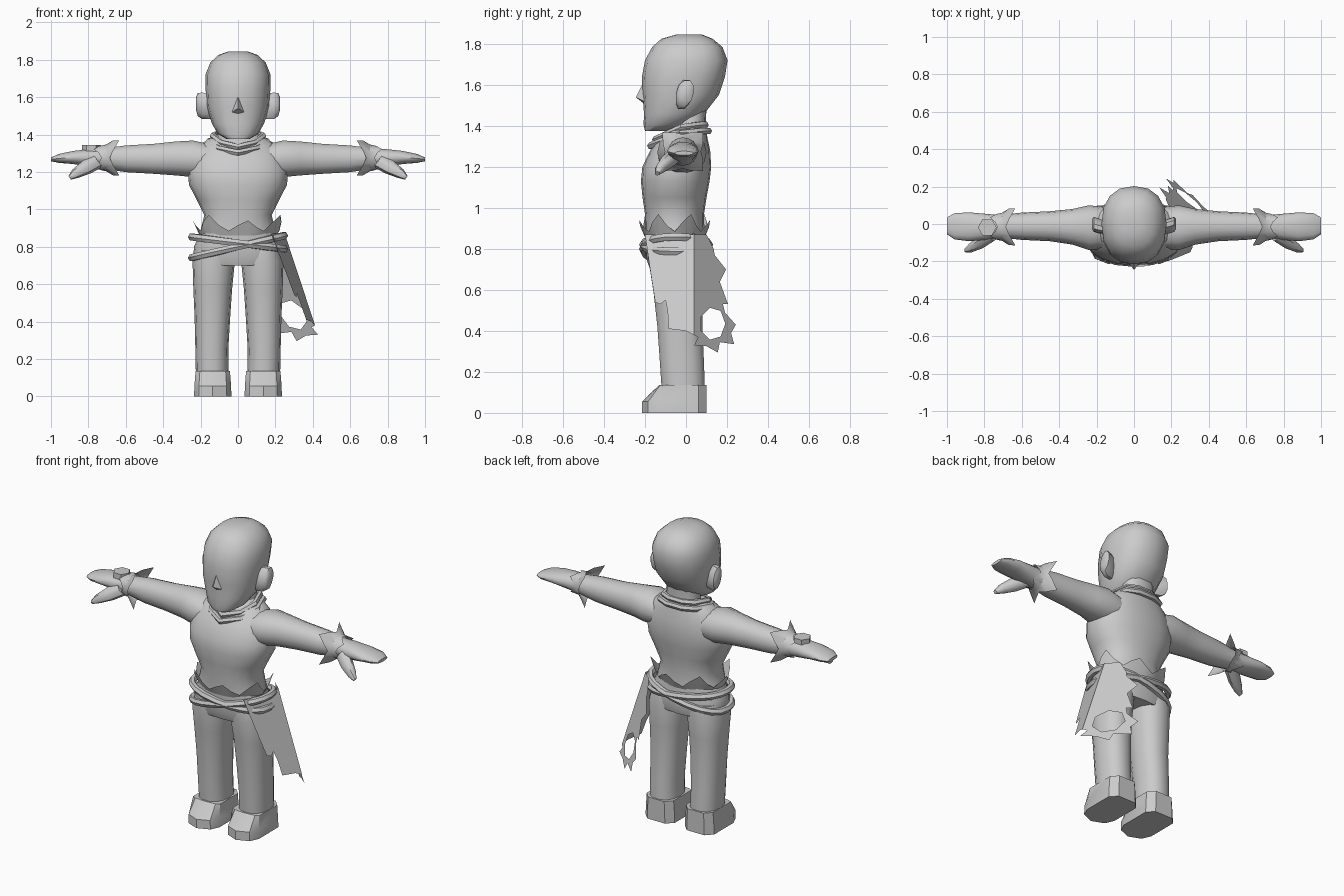
import bpy, bmesh, math
from mathutils import Vector

if "Cube" in bpy.data.objects:
    bpy.data.objects.remove(bpy.data.objects["Cube"])

GREY = bpy.data.materials.new("plain grey")
GREY.diffuse_color = (0.6, 0.6, 0.6, 1)
GREY.use_nodes = True
GREY.node_tree.nodes["Principled BSDF"].inputs["Base Color"].default_value = GREY.diffuse_color


def finish(name, bm, angle=45, closed=True):
    if closed:
        bmesh.ops.recalc_face_normals(bm, faces=bm.faces)
    me = bpy.data.meshes.new(name)
    bm.to_mesh(me)
    bm.free()
    me.materials.append(GREY)
    ob = bpy.data.objects.new(name, me)
    bpy.context.collection.objects.link(ob)
    bpy.ops.object.select_all(action='DESELECT')
    ob.select_set(True)
    bpy.context.view_layer.objects.active = ob
    bpy.ops.object.shade_smooth_by_angle(angle=math.radians(angle))
    return ob


def skin(name, rings, caps=True, loop=False, angle=45):
    """Join rings of points with quads."""
    bm = bmesh.new()
    vs = [[bm.verts.new(p) for p in r] for r in rings]
    n = len(vs[0])
    pairs = list(zip(vs, vs[1:])) + ([(vs[-1], vs[0])] if loop else [])
    for a, b in pairs:
        for i in range(n):
            j = (i + 1) % n
            bm.faces.new((a[i], a[j], b[j], b[i]))
    if caps and not loop:
        bm.faces.new(vs[0])
        bm.faces.new(vs[-1])
    return finish(name, bm, angle)


def oval(c, u, v, n=16, p=2.0):
    """Rounded section about c with half axes u and v."""
    c, u, v = Vector(c), Vector(u), Vector(v)
    out = []
    for i in range(n):
        t = 2 * math.pi * i / n
        a, b = math.cos(t), math.sin(t)
        a = math.copysign(abs(a) ** (2 / p), a)
        b = math.copysign(abs(b) ** (2 / p), b)
        out.append(c + u * a + v * b)
    return out


def level(z, hx, y0, y1, xc=0, n=16, p=2.3):
    """Horizontal section from front y0 to back y1."""
    return oval((xc, (y0 + y1) / 2, z), (hx, 0, 0), (0, (y1 - y0) / 2, 0), n, p)


def tube(name, path, r, n=6):
    """Closed band around the vertical axis."""
    mid = sum(path, Vector()) / len(path)
    rings = []
    for p in path:
        d = Vector((p.x - mid.x, p.y - mid.y, 0)).normalized()
        rings.append(oval(p, d * r, (0, 0, r), n))
    skin(name, rings, loop=True)


# Head
skin("head", [level(*r) for r in [
    (1.375, .06, -.20, -.10), (1.405, .11, -.207, .0), (1.46, .14, -.205, .09),
    (1.55, .168, -.212, .16), (1.64, .173, -.215, .19), (1.72, .174, -.20, .203),
    (1.785, .148, -.165, .178), (1.825, .105, -.12, .13), (1.845, .05, -.05, .08)]])

# Nose
bm = bmesh.new()
v = [bm.verts.new(p) for p in [(0, -.205, 1.62), (-.032, -.205, 1.52), (.032, -.205, 1.52),
                               (0, -.245, 1.54), (0, -.2, 1.505)]]
for f in [(0, 1, 3), (0, 3, 2), (1, 4, 3), (4, 2, 3), (0, 2, 4, 1)]:
    bm.faces.new([v[i] for i in f])
finish("nose", bm)

# Ears
for s in (-1, 1):
    skin("ear", [oval((s * x, y, z), (0, hy, 0), (0, .01 * s, hz), 10) for x, y, z, hy, hz in [
        (.145, -.02, 1.55, .03, .07), (.19, -.01, 1.553, .04, .075),
        (.215, -.002, 1.56, .04, .065), (.225, .0, 1.565, .025, .035)]])

# Neck and torso
skin("neck", [level(1.34, .12, -.08, .1), level(1.40, .10, -.05, .095), level(1.48, .10, -.05, .1)])
skin("torso", [level(*r, n=20) for r in [
    (.70, .225, -.175, .09), (.74, .24, -.19, .1), (.80, .235, -.195, .1), (.87, .205, -.198, .09),
    (.97, .18, -.2, .088), (1.05, .22, -.212, .10), (1.13, .262, -.22, .115),
    (1.20, .268, -.213, .123), (1.28, .25, -.175, .118), (1.34, .21, -.13, .105),
    (1.375, .16, -.10, .1), (1.40, .11, -.06, .09)]])

# Collar of two angular bands
for k, dz in ((1, 0), (.86, .03)):
    half = [(0, -.172), (.10, -.12), (.155, -.03), (.12, .08), (.05, .11)]
    pts = half + [(-x, y) for x, y in reversed(half[1:])]
    tube("collar_band", [Vector((x * k, y * k, 1.375 + dz + min(0, y) * .42)) for x, y in pts], .018)

# Arms, hands, thumbs and spiked cuffs
for s in (-1, 1):
    skin("arm", [oval((s * x, y, z), (0, hy, 0), (0, 0, hz), 14, 2.2) for x, y, z, hy, hz in [
        (.15, -.02, 1.26, .11, .09), (.24, -.02, 1.27, .12, .10), (.33, -.015, 1.272, .095, .093),
        (.45, -.012, 1.27, .08, .082), (.60, -.012, 1.27, .073, .073), (.72, -.012, 1.272, .06, .055),
        (.80, -.015, 1.275, .07, .047), (.88, -.015, 1.277, .077, .036),
        (.96, -.012, 1.272, .07, .024), (1.0, -.01, 1.267, .045, .01)]])
    skin("thumb", [oval((s * x, y, z), (0, r, 0), (s * r * .6, 0, r * .8), 8) for x, y, z, r in [
        (.75, -.05, 1.26, .042), (.81, -.09, 1.225, .04), (.87, -.125, 1.19, .027), (.90, -.14, 1.168, .012)]])
    rings = [[], [], []]
    for i in range(16):
        t = 2 * math.pi * i / 16
        spike = (0, .3, 1, .3)[(i + 2) % 4] if i % 4 != 2 else 1
        spike = 1 if i % 4 == 2 else (.35 if i % 2 else 0)
        for ring, x, r in ((rings[0], .685 - .05 * spike, .088 + .052 * spike),
                           (rings[1], .705, .075), (rings[2], .73 + .04 * spike, .07)):
            ring.append(Vector((s * x, -.015 + r * math.cos(t), 1.275 + .95 * r * math.sin(t))))
    skin("spiked_cuff", rings, caps=False, angle=30)

# Hexagonal stud on one hand
skin("hand_stud", [oval((-.785, -.018, z), (.05, 0, 0), (0, .05, 0), 6) for z in (1.30, 1.345)], angle=20)

# Legs and feet
for s in (-1, 1):
    skin("leg", [level(z, hx, y0, y1, s * xc, 14) for z, hx, y0, y1, xc in [
        (.10, .088, -.12, .095, .137), (.25, .088, -.13, .09, .14), (.42, .095, -.142, .082, .137),
        (.58, .104, -.16, .088, .135), (.72, .113, -.182, .098, .13), (.78, .10, -.18, .09, .125)]])
    # sole outline tapers to a blunt toe, with the instep sloping up to the ankle
    sole = [(-.10, .06), (-.10, -.13), (-.075, -.185), (0, -.215), (.075, -.185),
            (.10, -.13), (.10, .06), (.06, .10), (-.06, .10)]
    ring = lambda k, f: [Vector((s * (.135 + x * k), y, f(y))) for x, y in sole]
    top = [Vector((s * (.135 + x * .92), max(y, -.115 + (y + .13) * .2), .135)) for x, y in sole]
    skin("foot", [ring(1, lambda y: 0), ring(.98, lambda y: .055), top], angle=30)

# Torn hem flaring out above the belt
inner, outer = [], []
for i in range(28):
    t = 2 * math.pi * i / 28
    jag = (0, .55, 1, .35)[i % 4] * (1 if i % 8 < 4 else .65)
    flare = 1.08 + .15 * jag
    c, n = math.cos(t), math.sin(t)
    inner.append(Vector((.205 * c, -.055 + .147 * n, .86)))
    outer.append(Vector((.205 * flare * c, -.055 + .15 * flare * n, .885 + .085 * jag)))
skin("torn_hem", [inner, outer], caps=False, angle=30)

# Two crossing belts
for a, b in ((.82, -.13), (.80, .24)):
    path = [Vector((p.x, p.y, a + b * p.x)) for p in level(0, .247, -.208, .112, n=20)]
    tube("belt", path, .021)

# Torn side cloth with a holed ragged end, drawn as (y, z) and then wrapped outward
edge = [(-.20, .87), (-.175, .70), (-.15, .54), (-.125, .53), (-.10, .55), (-.09, .50), (-.085, .41),
        (.0, .40), (.06, .37), (.04, .33), (.10, .325), (.155, .295), (.165, .345), (.235, .335),
        (.22, .39), (.243, .43), (.19, .49), (.18, .53), (.205, .53), (.165, .64), (.195, .70),
        (.14, .77), (.135, .80), (.10, .87)]
hole = [(.13 + .062 * math.cos(i * math.tau / 7), .435 + .08 * math.sin(i * math.tau / 7)) for i in range(7)]
bm = bmesh.new()
for loop in (edge, hole):
    vs = [bm.verts.new((0, y, z)) for y, z in loop]
    for i in range(len(vs)):
        bm.edges.new((vs[i - 1], vs[i]))
bmesh.ops.triangle_fill(bm, use_beauty=True, edges=bm.edges[:], normal=(1, 0, 0))
for co, no in (((0, .04, 0), (0, 1, 0)), ((0, -.08, 0), (0, 1, 0)), ((0, 0, .7), (0, 0, 1)), ((0, 0, .55), (0, 0, 1))):
    bmesh.ops.bisect_plane(bm, geom=bm.verts[:] + bm.edges[:] + bm.faces[:], plane_co=co, plane_no=no)
for v in bm.verts:
    y, z = v.co.y, v.co.z
    v.co.x = .25 + .33 * (.87 - z) - (1.1 * (y - .04) if y > .04 else .3 * (.04 - y))
finish("side_cloth", bm)
